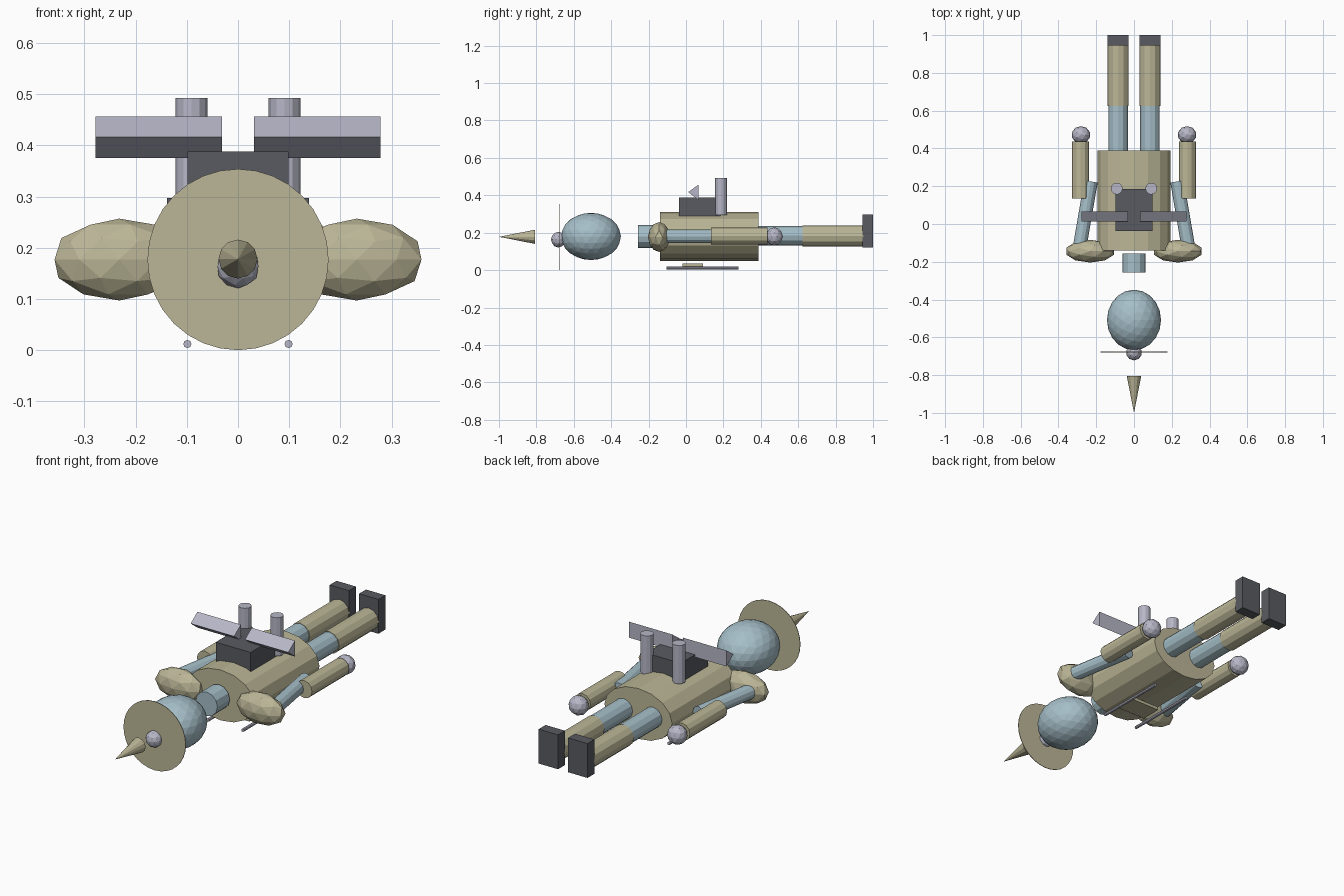
import bpy, bmesh
from mathutils import Vector, Matrix

if "Cube" in bpy.data.objects:
    bpy.data.objects.remove(bpy.data.objects["Cube"])


def material(name, r, g, b):
    m = bpy.data.materials.new(name)
    m.diffuse_color = (r, g, b, 1)
    m.use_nodes = True
    m.node_tree.nodes["Principled BSDF"].inputs["Base Color"].default_value = m.diffuse_color
    return m


TAN = material("tan", 0.50, 0.47, 0.31)
BLUE = material("blue", 0.38, 0.52, 0.58)
LILAC = material("lilac", 0.47, 0.47, 0.57)
DARK = material("dark", 0.10, 0.105, 0.12)
ZC = 0.18  # height of the lying figure's axis


def finish(bm, name, mat):
    me = bpy.data.meshes.new(name)
    bmesh.ops.recalc_face_normals(bm, faces=bm.faces)
    bm.to_mesh(me)
    bm.free()
    ob = bpy.data.objects.new(name, me)
    bpy.context.collection.objects.link(ob)
    me.materials.append(mat)
    return ob


def tube(name, a, b, r1, mat, r2=None, sides=12, squash=1.0):
    """Cylinder or cone from a to b; squash scales its height in z."""
    a, b = Vector(a), Vector(b)
    bm = bmesh.new()
    bmesh.ops.create_cone(bm, cap_ends=True, segments=sides, radius1=r1,
                          radius2=r1 if r2 is None else r2, depth=(b - a).length)
    bm.transform(Matrix.LocRotScale((a + b) / 2, (b - a).to_track_quat('Z', 'Y'), None))
    if squash != 1:
        for v in bm.verts:
            v.co.z = a.z + (v.co.z - a.z) * squash
    return finish(bm, name, mat)


def ball(name, c, radii, mat, sub=2):
    bm = bmesh.new()
    bmesh.ops.create_icosphere(bm, subdivisions=sub, radius=1)
    bm.transform(Matrix.LocRotScale(Vector(c), None, Vector(radii)))
    return finish(bm, name, mat)


def box(name, lo, hi, mat):
    lo, hi = Vector(lo), Vector(hi)
    bm = bmesh.new()
    bmesh.ops.create_cube(bm, size=1)
    bm.transform(Matrix.LocRotScale((lo + hi) / 2, None, hi - lo))
    return finish(bm, name, mat)


def wing(name, x0, x1, profile, mat):
    bm = bmesh.new()
    face = bm.faces.new([bm.verts.new((x0, y, z)) for y, z in profile])
    ext = bmesh.ops.extrude_face_region(bm, geom=[face])["geom"]
    bmesh.ops.translate(bm, vec=(x1 - x0, 0, 0),
                        verts=[g for g in ext if isinstance(g, bmesh.types.BMVert)])
    return finish(bm, name, mat)


# Torso, neck and head
tube("torso", (0, -0.139, ZC), (0, 0.388, ZC), 0.193, TAN, sides=16, squash=0.13 / 0.193)
tube("neck", (0, -0.256, ZC), (0, -0.155, ZC), 0.062, BLUE)
ball("head", (0, -0.508, ZC), (0.143, 0.16, 0.126), BLUE, 3)

# Nose, hat brim and hat tip
ball("nose", (0, -0.682, 0.163), (0.042, 0.04, 0.042), LILAC)
tube("hat_brim", (0, -0.679, 0.177), (0, -0.676, 0.177), 0.177, TAN, sides=32)
tube("hat_tip", (0, -0.806, 0.178), (0, -1.0, 0.178), 0.038, TAN, r2=0)

# Backpack
box("pack", (-0.099, -0.038, 0.285), (0.099, 0.184, 0.388), DARK)

# Chest plate underneath
box("chest_plate", (-0.08, -0.02, 0.02), (0.08, 0.09, 0.036), TAN)

for s, side in ((-1, "left"), (1, "right")):
    # Arm
    ball("shoulder_" + side, (s * 0.232, -0.144, 0.177), (0.133, 0.06, 0.08), TAN)
    tube("upper_arm_" + side, (s * 0.289, -0.13, ZC), (s * 0.228, 0.225, ZC), 0.036, BLUE)
    tube("forearm_" + side, (s * 0.283, 0.134, 0.182), (s * 0.283, 0.437, 0.182), 0.045, TAN)
    ball("hand_" + side, (s * 0.281, 0.472, ZC), (0.05, 0.046, 0.049), LILAC)
    # Leg
    tube("thigh_" + side, (s * 0.084, 0.32, 0.184), (s * 0.084, 0.64, 0.184), 0.052, BLUE)
    tube("shin_" + side, (s * 0.084, 0.624, 0.182), (s * 0.084, 0.95, 0.182), 0.056, TAN)
    box("foot_" + side, (s * 0.084 - 0.055, 0.944, 0.12), (s * 0.084 + 0.055, 1.0, 0.297), DARK)
    # Pack gear
    tube("thruster_" + side, (s * 0.091, 0.187, 0.295), (s * 0.091, 0.187, 0.493), 0.031, LILAC)
    wing("wing_" + side, s * 0.031, s * 0.278,
         [(0.012, 0.417), (0.067, 0.457), (0.067, 0.375)], LILAC)
    # Strap rod under the chest
    tube("rod_" + side, (s * 0.099, -0.104, 0.012), (s * 0.099, 0.282, 0.012), 0.008, LILAC, sides=8)
